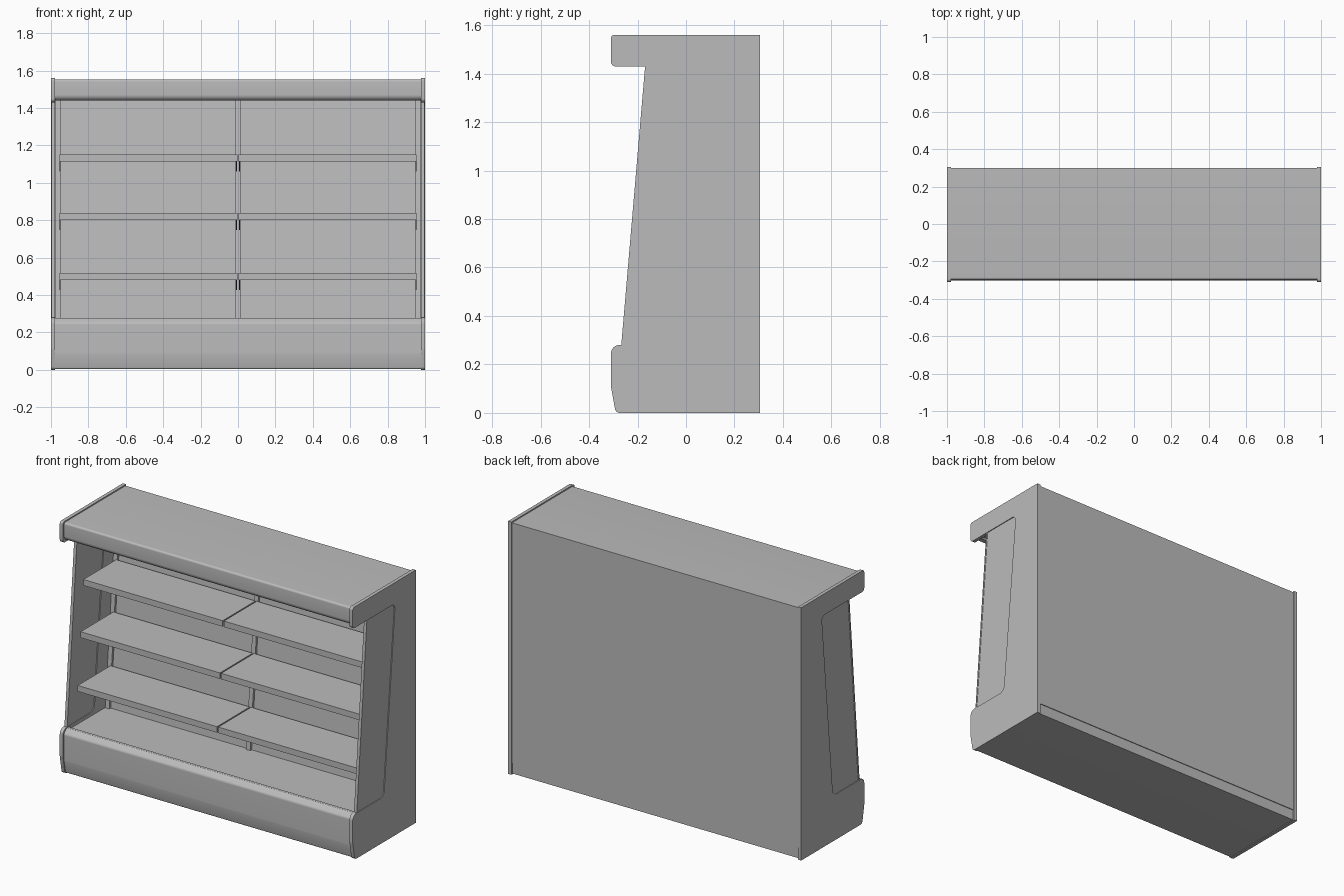
import bpy, bmesh, math
from mathutils import Vector

if "Cube" in bpy.data.objects:
    bpy.data.objects.remove(bpy.data.objects["Cube"])

grey = bpy.data.materials.new("light grey metal")
grey.use_nodes = True
grey.diffuse_color = (0.5, 0.5, 0.5, 1)
grey.node_tree.nodes["Principled BSDF"].inputs["Base Color"].default_value = (0.5, 0.5, 0.5, 1)


def rounded(corners, steps=6):
    """Outline from (y, z, radius) corners, each rounded by a short curve."""
    pts = []
    n = len(corners)
    for i, (y, z, r) in enumerate(corners):
        c = Vector((y, z))
        if r == 0:
            pts.append(c)
            continue
        a = (Vector(corners[i - 1][:2]) - c).normalized()
        b = (Vector(corners[(i + 1) % n][:2]) - c).normalized()
        half = a.angle(b) / 2
        centre = c + (a + b).normalized() * (r / math.sin(half))
        start = c + a * (r / math.tan(half)) - centre
        end = c + b * (r / math.tan(half)) - centre
        for k in range(steps + 1):
            t = k / steps
            pts.append(centre + (start * (1 - t) + end * t).normalized() * r)
    return pts


def extrude(name, corners, x0, x1):
    """Side profile extruded along x."""
    bm = bmesh.new()
    face = bm.faces.new([bm.verts.new((x0, p.x, p.y)) for p in rounded(corners)])
    new = bmesh.ops.extrude_face_region(bm, geom=[face])["geom"]
    bmesh.ops.translate(bm, vec=(x1 - x0, 0, 0),
                        verts=[v for v in new if isinstance(v, bmesh.types.BMVert)])
    bmesh.ops.recalc_face_normals(bm, faces=bm.faces)
    mesh = bpy.data.meshes.new(name)
    bm.to_mesh(mesh)
    bm.free()
    mesh.materials.append(grey)
    ob = bpy.data.objects.new(name, mesh)
    bpy.context.collection.objects.link(ob)
    bpy.ops.object.select_all(action='DESELECT')
    bpy.context.view_layer.objects.active = ob
    ob.select_set(True)
    bpy.ops.object.shade_smooth_by_angle(angle=math.radians(30))
    return ob


def quad(y0, y1, z0, z1):
    return [(y0, z0, 0), (y1, z0, 0), (y1, z1, 0), (y0, z1, 0)]


SLOPE = 0.087           # lean of the back wall, shelves and side windows


def wall(z):
    return 0.19 + SLOPE * (z - 1.146)


# End panels: C-shaped frame with a thinner leaning window panel
frame = [(0.305, 0, 0), (0.305, 1.56, 0), (-0.31, 1.56, 0.015), (-0.31, 1.43, 0.02),
         (0.105, 1.43, 0.03), (-0.005, 0.28, 0.04), (-0.31, 0.28, 0.035),
         (-0.31, 0.11, 0.08), (-0.29, 0, 0.02)]
window = [(-0.168, 1.44, 0), (0.12, 1.44, 0), (0.01, 0.27, 0), (-0.268, 0.27, 0)]
trim = [(-0.168, 1.44, 0), (-0.158, 1.44, 0), (-0.258, 0.27, 0), (-0.268, 0.27, 0)]
for side, s in (("left", 1), ("right", -1)):
    extrude(side + "_end_frame", frame, s * 0.978, s)
    extrude(side + "_end_window", window, s * 0.983, s * 0.995)
    extrude(side + "_window_edge_trim", trim, s * 0.979, s * 0.998)

# Base with rounded front lip and slightly recessed deck, over a kick plate
extrude("base", [(0.30, 0.07, 0), (0.30, 0.26, 0), (-0.25, 0.26, 0), (-0.255, 0.277, 0),
                 (-0.272, 0.277, 0.004), (-0.301, 0.25, 0.02), (-0.301, 0.09, 0)],
        -0.979, 0.979)
extrude("kick_plate", [(0.295, 0.004, 0), (0.295, 0.08, 0), (-0.298, 0.091, 0),
                       (-0.298, 0.08, 0), (-0.283, 0.004, 0.01)], -0.979, 0.979)

# Back wall leaning on the inside, straight on the outside
extrude("back_wall", [(0.30, 0.25, 0), (0.30, 1.46, 0), (wall(1.46), 1.46, 0),
                      (wall(0.25), 0.25, 0)], -0.979, 0.979)

# Hood with rounded valance
extrude("hood", [(0.30, 1.45, 0), (0.30, 1.553, 0), (-0.298, 1.553, 0.012),
                 (-0.298, 1.44, 0.03), (-0.25, 1.44, 0), (-0.24, 1.45, 0)], -0.979, 0.979)

# Upright posts that carry the shelves
post = [(wall(0.26) - 0.014, 0.26, 0), (wall(0.26) + 0.01, 0.26, 0),
        (wall(1.45) + 0.01, 1.45, 0), (wall(1.45) - 0.014, 1.45, 0)]
for name, x in (("left", 0.962), ("centre", 0), ("right", -0.962)):
    extrude(name + "_post", post, x - 0.014, x + 0.014)

# Shelves in two bays, each with a front lip and tapered end brackets
for i, z in enumerate((0.517, 0.838, 1.15)):
    back = wall(z) - 0.014
    front = back - 0.32
    shelf = [(front, z, 0), (back, z, 0), (back, z - 0.012, 0),
             (front + 0.01, z - 0.012, 0), (front + 0.01, z - 0.037, 0), (front, z - 0.037, 0)]
    bracket = [(front + 0.03, z - 0.01, 0), (back, z - 0.01, 0),
               (back - 0.005, z - 0.09, 0), (back - 0.05, z - 0.09, 0.015),
               (front + 0.03, z - 0.034, 0)]
    for side, s in (("left", 1), ("right", -1)):
        label = f"{side}_shelf_{i + 1}"
        extrude(label, shelf, s * 0.004, s * 0.955)
        extrude(label + "_inner_bracket", bracket, s * 0.005, s * 0.011)
        extrude(label + "_outer_bracket", bracket, s * 0.948, s * 0.954)
